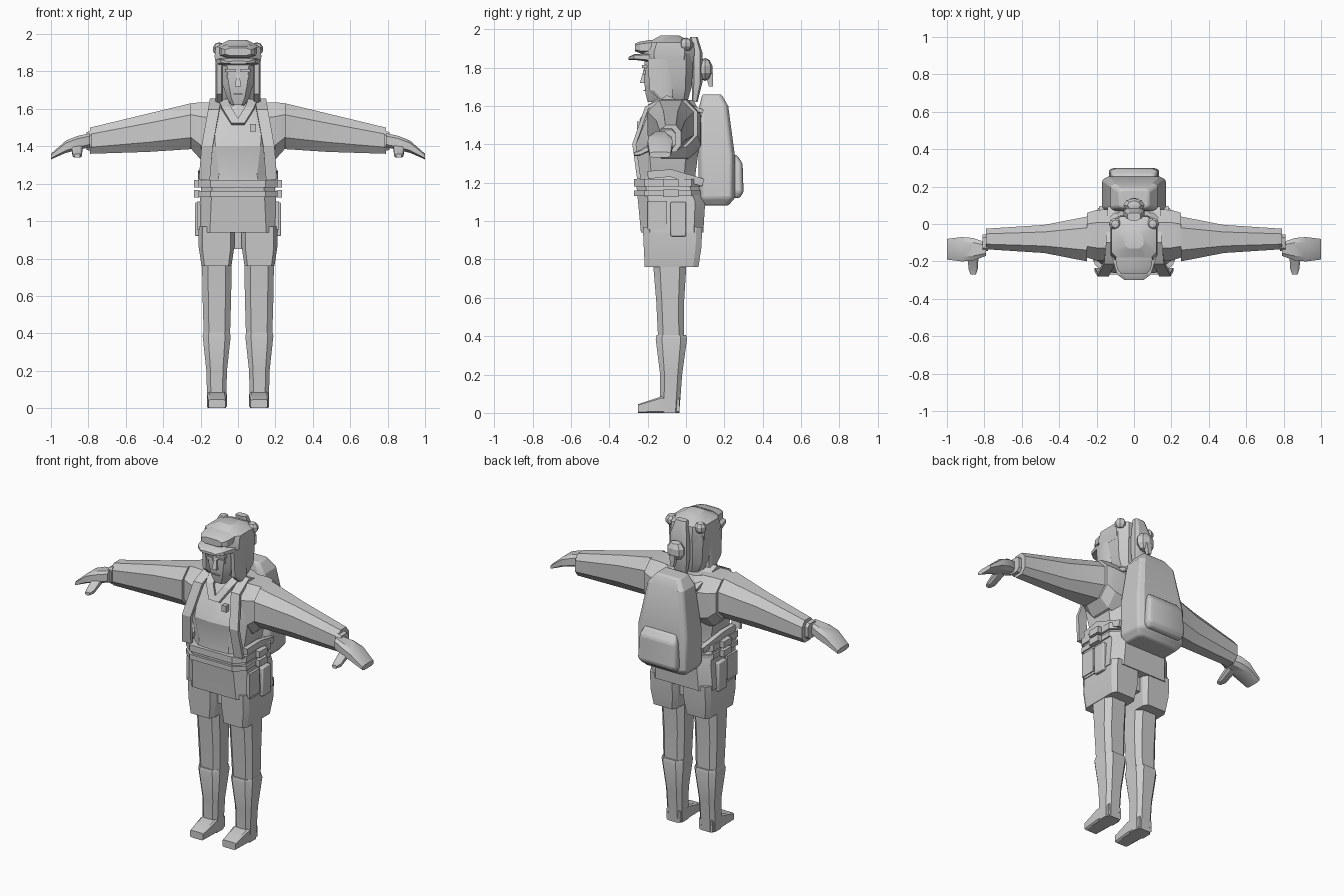
import bpy, bmesh, math
from mathutils import Vector

cube = bpy.data.objects.get("Cube")
if cube:
    bpy.data.objects.remove(cube)

grey = bpy.data.materials.new("plain grey")
grey.use_nodes = True
tone = (.6, .6, .6, 1)
grey.diffuse_color = tone
grey.node_tree.nodes["Principled BSDF"].inputs["Base Color"].default_value = tone
parts = []


def finish(name, bm, pair=False, bevel=0):
    """Turn a bmesh into a named object; pair mirrors it across the body."""
    bmesh.ops.recalc_face_normals(bm, faces=bm.faces)
    mesh = bpy.data.meshes.new(name)
    bm.to_mesh(mesh)
    bm.free()
    mesh.materials.append(grey)
    part = bpy.data.objects.new(name, mesh)
    bpy.context.collection.objects.link(part)
    if bevel:
        soften = part.modifiers.new("soft edges", "BEVEL")
        soften.width = bevel
        soften.segments = 2
    if pair:
        mirror = part.modifiers.new("other side", "MIRROR")
        mirror.use_mirror_merge = False
    parts.append(part)


def skin(bm, loops):
    """Join neighbouring loops with quads and cap both ends."""
    for low, high in zip(loops, loops[1:]):
        for i in range(len(low)):
            j = (i + 1) % len(low)
            bm.faces.new((low[i], low[j], high[j], high[i]))
    bm.faces.new(loops[0])
    bm.faces.new(loops[-1])


def outline(chamfer, ridge):
    """Unit square with cut corners and an optional ridge at the front."""
    c = 1 - chamfer
    if chamfer:
        corner = [(c, -1), (1, -c), (1, c), (c, 1)]
    else:
        corner = [(1, -1), (1, 1)]
    shape = corner + [(-a, b) for a, b in reversed(corner)]
    if ridge:
        shape.append((0, -1 - ridge))
    return shape


def loft(name, *rings, axis="z", mid=0, chamfer=.4, ridge=0, **options):
    """Skin rings of (position, half width, near, far) along an axis.
    Width runs along x, or along y for parts lofted sideways."""
    bm = bmesh.new()
    loops = []
    for position, half, near, far in rings:
        loop = []
        for a, b in outline(chamfer, ridge):
            u = mid + a * half
            v = (near + far + b * (far - near)) / 2
            spot = {"x": (position, u, v), "y": (u, position, v), "z": (u, v, position)}
            loop.append(bm.verts.new(spot[axis]))
        loops.append(loop)
    skin(bm, loops)
    finish(name, bm, **options)


def box(name, centre, size, **options):
    bm = bmesh.new()
    bmesh.ops.create_cube(bm, size=1)
    bmesh.ops.scale(bm, vec=size, verts=bm.verts)
    bmesh.ops.translate(bm, vec=centre, verts=bm.verts)
    finish(name, bm, **options)


def ball(name, centre, size, **options):
    bm = bmesh.new()
    bmesh.ops.create_uvsphere(bm, u_segments=8, v_segments=5, radius=1)
    bmesh.ops.scale(bm, vec=size, verts=bm.verts)
    bmesh.ops.translate(bm, vec=centre, verts=bm.verts)
    finish(name, bm, **options)


def strap(name, *path, width=.06, depth=.02):
    """Flat band that follows a path over the body, once for each side."""
    bm = bmesh.new()
    loops = []
    points = [Vector(p) for p in path]
    wide = Vector((width / 2, 0, 0))
    for i, p in enumerate(points):
        along = points[min(i + 1, len(points) - 1)] - points[max(i - 1, 0)]
        out = Vector((0, along.z, -along.y)).normalized() * depth / 2
        corners = (p - wide - out, p + wide - out, p + wide + out, p - wide + out)
        loops.append([bm.verts.new(q) for q in corners])
    skin(bm, loops)
    finish(name, bm, pair=True)


# Shirt, neck, tunic and belts
loft("shirt", (1.17, .19, -.25, .05), (1.25, .17, -.24, .05), (1.4, .2, -.26, .07),
     (1.55, .22, -.2, .08), (1.63, .14, -.14, .04), ridge=.06)
loft("neck", (1.5, .06, -.16, 0), (1.7, .05, -.15, 0))
loft("tunic", (.94, .215, -.235, .09), (1.1, .205, -.25, .1), (1.2, .195, -.26, .06), chamfer=.3)
for name, low, high in (("upper_belt", 1.18, 1.22), ("lower_belt", 1.13, 1.16)):
    loft(name, (low, .21, -.27, .08), (high, .21, -.27, .08), chamfer=.3)
    box(name + "_buckles", (.22, -.08, (low + high) / 2), (.03, .08, .04), pair=True)
box("crotch", (0, -.07, .9), (.1, .2, .1))
box("chest_badge", (.08, -.24, 1.5), (.03, .03, .04))

# Head and face
loft("head", (1.62, .035, -.2, -.1), (1.66, .06, -.21, -.04), (1.74, .085, -.22, 0),
     (1.86, .1, -.215, .02))
loft("nose", (1.72, .016, -.24, -.2), (1.79, .007, -.22, -.2), chamfer=0)
box("mouth", (0, -.215, 1.68), (.05, .014, .006))
box("eyes", (.04, -.215, 1.775), (.04, .02, .02), pair=True)
box("brows", (.04, -.215, 1.805), (.055, .03, .014), pair=True)

# Hair, tail and knot
loft("back_hair", (1.63, .075, -.1, .01), (1.7, .11, -.13, .03), (1.87, .12, -.16, .04))
loft("side_locks", (1.6, .02, -.1, -.07), (1.68, .02, -.19, -.07), (1.85, .02, -.2, -.08),
     mid=.1, pair=True)
loft("hair_tail", (1.62, .035, .03, .06), (1.72, .055, .03, .085), (1.88, .055, .03, .085),
     (1.96, .035, .02, .06))
ball("hair_knot", (0, .1, 1.79), (.06, .04, .06))
loft("knot_tip", (1.7, .01, .12, .14), (1.77, .02, .1, .14), chamfer=0)

# Cap with brim, goggles and side balls
loft("cap", (1.83, .118, -.215, .04), (1.88, .125, -.22, .045), (1.93, .12, -.2, .04),
     (1.968, .05, -.13, -.04))
loft("cap_brim", (-.3, .05, 1.84, 1.855), (-.27, .09, 1.84, 1.87), (-.19, .115, 1.83, 1.875),
     axis="y")
loft("cap_goggles", (-.265, .07, 1.885, 1.925), (-.24, .09, 1.875, 1.935),
     (-.18, .1, 1.87, 1.945), axis="y")
ball("cap_balls", (.1, 0, 1.92), (.036, .036, .036), pair=True)

# Backpack and its straps
loft("backpack", (1.08, .14, .08, .22), (1.12, .17, .065, .255), (1.34, .17, .065, .255),
     (1.6, .125, .07, .22), (1.66, .08, .085, .185), chamfer=.2, bevel=.01)
loft("backpack_pocket", (1.12, .12, .2, .28), (1.15, .135, .2, .3), (1.3, .125, .2, .295),
     (1.345, .11, .2, .265), chamfer=.2, bevel=.01)
strap("pack_straps", (.18, -.245, 1.22), (.165, -.27, 1.4), (.13, -.205, 1.59),
      (.12, -.1, 1.645), (.11, .09, 1.57))
strap("lower_straps", (.19, -.2, 1.24), (.2, -.08, 1.25), (.17, .09, 1.2), width=.03, depth=.04)
strap("collar", (.01, -.235, 1.52), (.06, -.19, 1.6), (.08, -.12, 1.645), width=.05)

# Sleeves, cuffs, hands and thumbs
loft("shoulders", (.1, .14, 1.3, 1.63), (.2, .135, 1.33, 1.635), (.25, .12, 1.385, 1.63),
     axis="x", mid=-.06, chamfer=.5, pair=True)
loft("sleeves", (.25, .12, 1.385, 1.63), (.48, .075, 1.37, 1.575), (.79, .055, 1.36, 1.5),
     axis="x", mid=-.08, chamfer=.5, pair=True)
loft("cuffs", (.78, .045, 1.375, 1.485), (.81, .045, 1.38, 1.475), axis="x", mid=-.1, pair=True)
loft("hands", (.79, .035, 1.395, 1.47), (.86, .06, 1.38, 1.455), (.92, .065, 1.365, 1.43),
     (1, .055, 1.33, 1.36), axis="x", mid=-.135, pair=True)
loft("thumbs", (-.27, .015, 1.34, 1.36), (-.24, .025, 1.34, 1.37), (-.15, .03, 1.38, 1.43),
     axis="y", mid=.86, pair=True)

# Shorts and pockets
loft("shorts", (.76, .08, -.215, .065), (.86, .095, -.22, .08), (.97, .095, -.225, .085),
     mid=.115, chamfer=.2, pair=True)
box("thigh_pockets", (.21, -.04, 1.01), (.04, .08, .18), pair=True, bevel=.006)
box("hip_pockets", (.205, -.15, 1.03), (.03, .1, .15), pair=True)

# Legs, boots and feet
loft("legs", (.38, .07, -.145, -.01), (.58, .076, -.155, -.01), (.82, .08, -.175, .005),
     mid=.113, pair=True)
loft("boots", (0, .05, -.135, -.035), (.2, .055, -.135, -.02), (.385, .075, -.158, .005),
     (.405, .07, -.153, 0), mid=.114, pair=True)
loft("feet", (-.25, .045, 0, .045), (-.13, .053, 0, .085), (-.035, .047, 0, .08),
     axis="y", mid=.113, chamfer=.2, pair=True)

# Shade with crisp edges
bpy.ops.object.select_all(action="DESELECT")
for part in parts:
    part.select_set(True)
bpy.context.view_layer.objects.active = parts[0]
bpy.ops.object.shade_smooth_by_angle(angle=math.radians(25))
